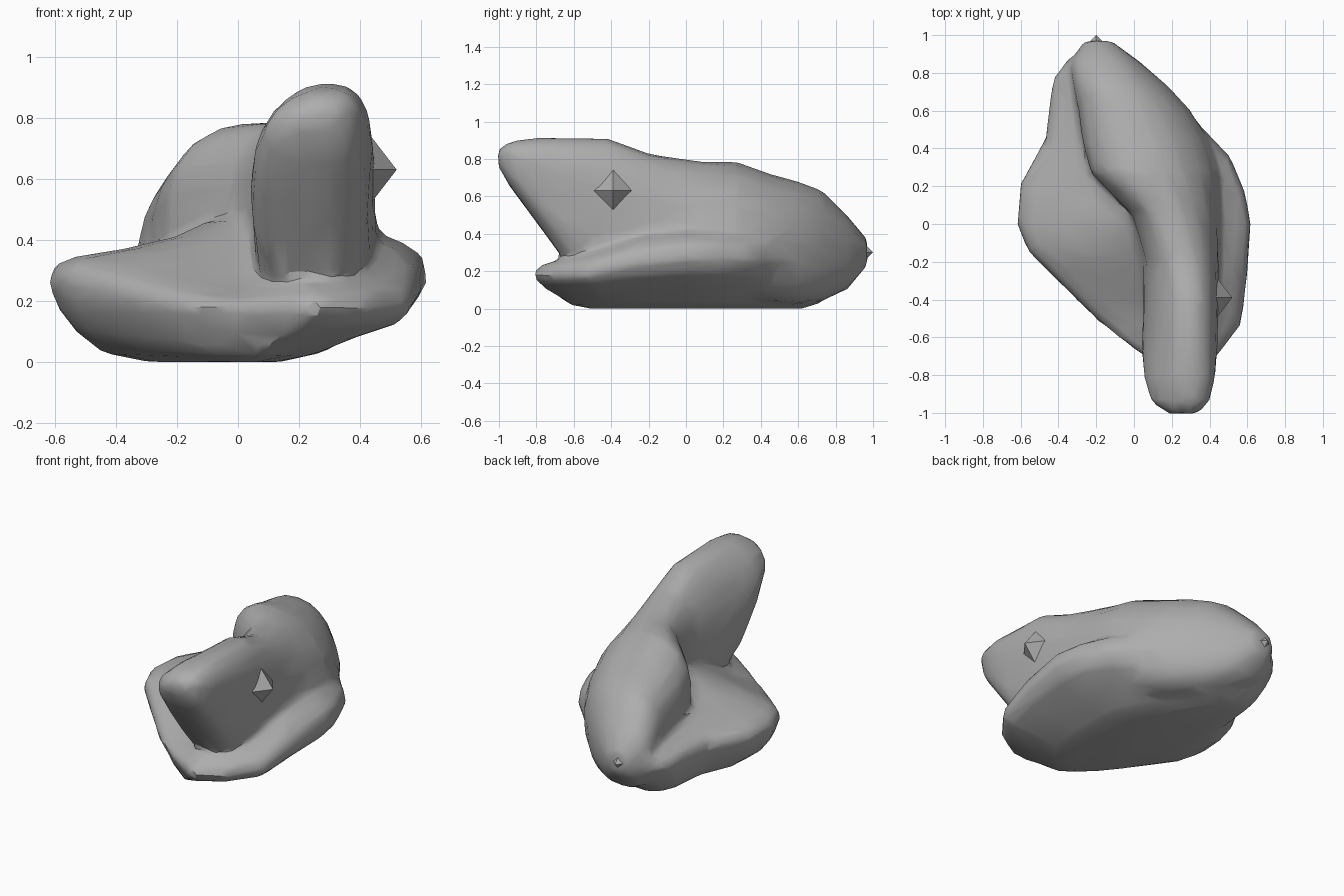
import bpy, bmesh, math
from mathutils import Vector

cube = bpy.data.objects.get("Cube")
if cube:
    bpy.data.objects.remove(cube)

stone = bpy.data.materials.new("grey stone")
stone.use_nodes = True
grey = (0.42, 0.42, 0.42, 1)
stone.diffuse_color = grey
stone.node_tree.nodes["Principled BSDF"].inputs["Base Color"].default_value = grey


def loft(bm, rings):
    """Skin a stack of equal-length point rings and cap both ends."""
    loops = [[bm.verts.new(p) for p in ring] for ring in rings]
    faces = [bm.faces.new(loops[0]), bm.faces.new(loops[-1])]
    for a, b in zip(loops, loops[1:]):
        for i in range(len(a)):
            j = (i + 1) % len(a)
            faces.append(bm.faces.new((a[i], a[j], b[j], b[i])))
    bmesh.ops.recalc_face_normals(bm, faces=faces)


def clamp(t):
    return min(1, max(0, t))


def oval(y, left, right, top, bottom, lean, n=20):
    """Rounded section across the ridge, square below, its upper half leaning sideways."""
    pts = []
    for i in range(n):
        a = math.tau * i / n
        c, s = math.cos(a), math.sin(a)
        power = .92 if s > 0 else .75
        u = math.copysign(abs(c) ** power, c)
        v = math.copysign(abs(s) ** power, s)
        pts.append(Vector(((left + right + (right - left) * u) / 2 + lean * max(0, v), y,
                           (top + bottom + (top - bottom) * v) / 2)))
    return pts


bm = bmesh.new()

# Base: one outline, shaped through layers of height, width, depth and side shift
outline = [(-.2, .93), (-.35, .88), (-.43, .77), (-.47, .45), (-.6, .22), (-.62, 0),
           (-.56, -.15), (-.4, -.31), (-.2, -.51), (0, -.67), (.25, -.83), (.43, -.72),
           (.57, -.54), (.6, -.3), (.62, 0), (.59, .17), (.51, .36), (.31, .57),
           (.15, .74), (0, .87)]
layers = [(0, .35, .66, -.07), (.03, .58, .77, -.08), (.1, .76, .85, -.06),
          (.18, .94, .94, -.01), (.26, 1, 1, 0), (.315, .98, .96, 0), (.345, .86, .82, 0),
          (.37, .6, .62, 0), (.41, .32, .4, 0), (.46, .15, .15, 0)]
middle = Vector((-.01, .05))
rings = []
for z, wide, deep, shift in layers:
    ring = []
    for p in outline:
        x = middle.x + (p[0] - middle.x) * wide + shift
        y = middle.y + (p[1] - middle.y) * deep
        drop = .35 * z * clamp((-y - .15) / .4)
        rise = .7 * max(0, z - .27) * clamp(x / .3)
        ring.append((x, y, z - drop + rise))
    rings.append(ring)
loft(bm, rings)

# Ridge: sections from the overhanging horn to the low tail
sections = [(-1.005, .18, .33, .85, .76, .03), (-.94, .09, .39, .895, .65, .05),
            (-.8, .05, .42, .915, .46, .06), (-.66, .04, .43, .915, .27, .06),
            (-.42, .05, .44, .912, .12, .05), (-.2, .05, .45, .83, .1, .02),
            (.05, -.01, .46, .79, .08, -.04), (.27, -.22, .45, .785, .06, -.07),
            (.45, -.27, .39, .72, .03, -.06), (.6, -.29, .3, .68, .02, -.05),
            (.73, -.32, .18, .63, .04, -.03), (.86, -.34, .03, .5, .1, 0),
            (.97, -.26, -.12, .37, .23, 0)]
loft(bm, [oval(*s) for s in sections])

mesh = bpy.data.meshes.new("rock")
bm.to_mesh(mesh)
bm.free()
rock = bpy.data.objects.new("rock", mesh)
bpy.context.collection.objects.link(rock)
bpy.ops.object.select_all(action="DESELECT")
rock.select_set(True)
bpy.context.view_layer.objects.active = rock

# Fuse, weather and simplify into broad planes
fuse = rock.modifiers.new("fuse", "REMESH")
fuse.mode = "VOXEL"
fuse.voxel_size = 0.02
wear = rock.modifiers.new("wear", "SMOOTH")
wear.factor = 0.5
wear.iterations = 10
planes = rock.modifiers.new("planes", "DECIMATE")
planes.ratio = 0.04
for name in ("fuse", "wear", "planes"):
    bpy.ops.object.modifier_apply(modifier=name)
rock.data.materials.clear()
rock.data.materials.append(stone)
bpy.ops.object.shade_smooth_by_angle(angle=math.radians(30))


def spike(name, tip, direction, radius, depth):
    """Small four-sided point growing out of the rock."""
    d = Vector(direction).normalized()
    bpy.ops.mesh.primitive_cone_add(vertices=4, radius1=radius, radius2=0, depth=depth,
                                    location=Vector(tip) - d * depth / 2,
                                    rotation=d.to_track_quat("Z", "Y").to_euler())
    bpy.context.object.name = name
    bpy.context.object.data.materials.append(stone)


spike("side_spike", (.52, -.39, .63), (1, 0, 0), .13, .1)
spike("tail_spike", (-.2, 1, .3), (0, 1, 0), .1, .1)
